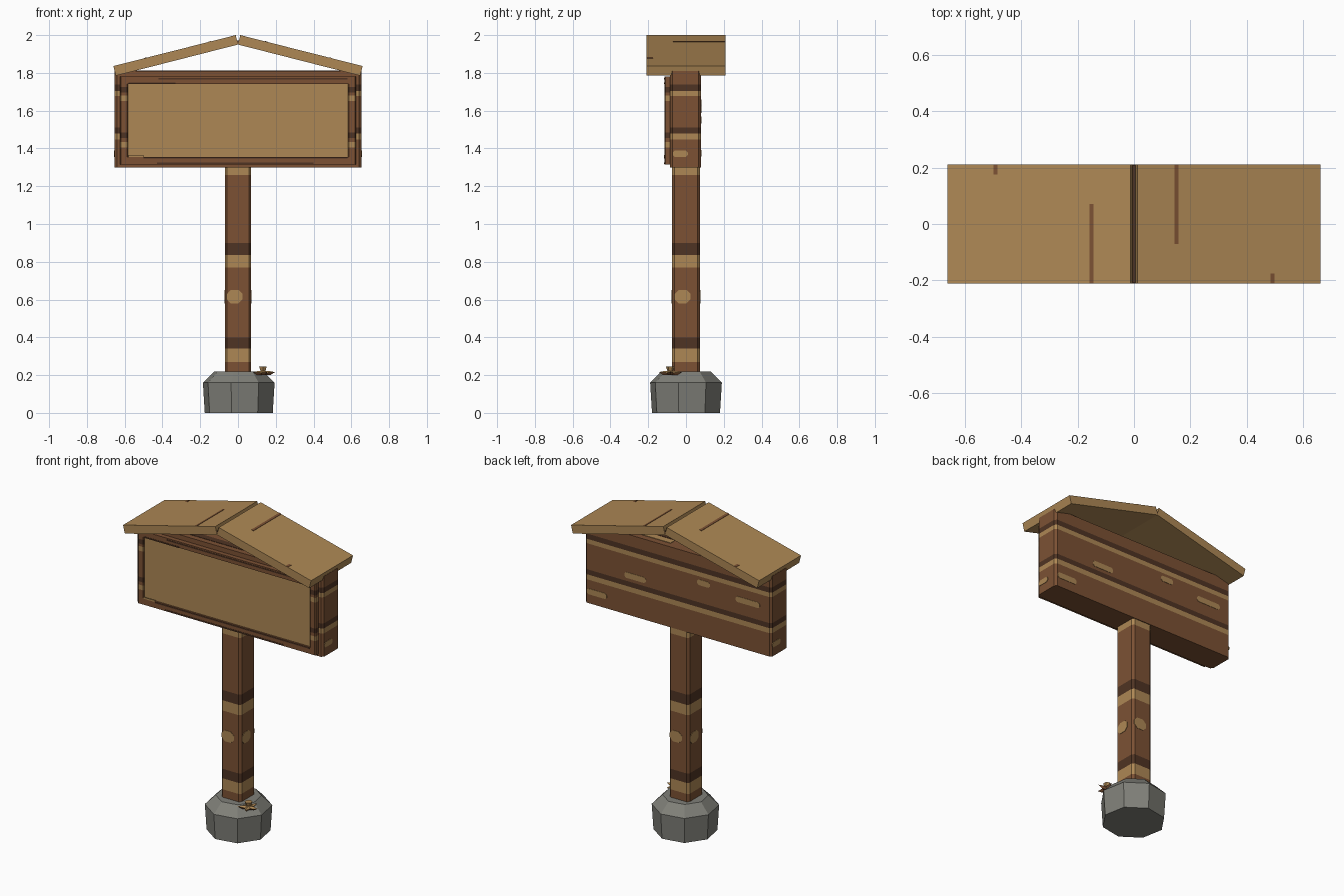
import bpy, bmesh, math
from mathutils import Matrix, Vector

cube = bpy.data.objects.get("Cube")
if cube:
    bpy.data.objects.remove(cube, do_unlink=True)


def material(name, rgb):
    m = bpy.data.materials.new(name)
    m.use_nodes = True
    m.diffuse_color = (*rgb, 1)
    m.node_tree.nodes["Principled BSDF"].inputs["Base Color"].default_value = (*rgb, 1)
    return m


BROWN = material("bark brown", (0.2, 0.083, 0.034))
DARK = material("dark brown", (0.078, 0.034, 0.017))
TAN = material("pale wood", (0.42, 0.245, 0.09))
STONE = material("grey stone", (0.215, 0.215, 0.19))
WOODS = [BROWN, DARK, TAN]


def finish(name, bm, mats, matrix=None):
    if matrix:
        bm.transform(matrix)
    bmesh.ops.recalc_face_normals(bm, faces=bm.faces)
    mesh = bpy.data.meshes.new(name)
    bm.to_mesh(mesh)
    bm.free()
    for m in mats:
        mesh.materials.append(m)
    ob = bpy.data.objects.new(name, mesh)
    bpy.context.collection.objects.link(ob)
    return ob


def loft(name, rings, mats, indices=None, matrix=None):
    """Join matching rings of points, one material index per section."""
    bm = bmesh.new()
    loops = [[bm.verts.new(p) for p in ring] for ring in rings]
    n = len(loops[0])
    bm.faces.new(loops[0][::-1]).material_index = indices[0] if indices else 0
    bm.faces.new(loops[-1]).material_index = indices[-1] if indices else 0
    for i, (a, b) in enumerate(zip(loops, loops[1:])):
        for k in range(n):
            f = bm.faces.new((a[k], a[(k + 1) % n], b[(k + 1) % n], b[k]))
            f.material_index = indices[i] if indices else 0
    return finish(name, bm, mats, matrix)


def timber(name, x, y, bands, top, cut):
    """Upright chamfered timber; bands are (bottom height, wood index)."""
    (x0, x1), (y0, y1) = x, y
    outline = [(x0 + cut, y0), (x1 - cut, y0), (x1, y0 + cut), (x1, y1 - cut),
               (x1 - cut, y1), (x0 + cut, y1), (x0, y1 - cut), (x0, y0 + cut)]
    heights = [b[0] for b in bands] + [top]
    rings = [[(px, py, z) for px, py in outline] for z in heights]
    return loft(name, rings, WOODS, [b[1] for b in bands])


def block(name, lo, hi, mat):
    bm = bmesh.new()
    bmesh.ops.create_cube(bm, size=1)
    lo, hi = Vector(lo), Vector(hi)
    mat4 = Matrix.Translation((lo + hi) / 2) @ Matrix.Diagonal((*(hi - lo), 1))
    return finish(name, bm, [mat], mat4)


def knot(name, turn, out, side, z, w, h):
    """Thin rounded plate on a wall facing -y, turned about z."""
    c = min(w, h) * 0.3
    pts = [(-w / 2 + c, -h / 2), (w / 2 - c, -h / 2), (w / 2, -h / 2 + c), (w / 2, h / 2 - c),
           (w / 2 - c, h / 2), (-w / 2 + c, h / 2), (-w / 2, h / 2 - c), (-w / 2, -h / 2 + c)]
    rings = [[(side + px, -out + d, z + pz) for px, pz in pts] for d in (0.002, -0.002)]
    return loft(name, rings, [TAN], None, Matrix.Rotation(math.radians(turn), 4, 'Z'))


# Stone foot
def octagon(r, z):
    return [(0.004 + r * math.cos(math.radians(45 * k - 12)),
             r * math.sin(math.radians(45 * k - 12)), z) for k in range(8)]


loft("stone_foot", [octagon(0.184, 0), octagon(0.194, 0.16), octagon(0.132, 0.22)], [STONE])

# Post with bark bands and knots
timber("post", (-0.07, 0.07), (-0.075, 0.075),
       [(0.2, 0), (0.27, 2), (0.34, 1), (0.4, 0), (0.77, 2), (0.835, 1), (0.9, 0), (1.26, 2)],
       1.31, 0.013)
for i in range(4):
    knot("post_knot", 90 * i, 0.075 if i % 2 == 0 else 0.07, -0.018, 0.615, 0.085, 0.07)

# Sign body
timber("sign_body", (-0.655, 0.655), (-0.085, 0.08),
       [(1.3, 0), (1.448, 2), (1.48, 1), (1.512, 0), (1.677, 2), (1.705, 1), (1.738, 0)],
       1.81, 0.014)
for x, z, w in [(0.3, 1.55, 0.15), (-0.18, 1.64, 0.09), (-0.49, 1.605, 0.17), (0.57, 1.375, 0.14)]:
    knot("back_knot", 180, 0.08, -x, z, w, 0.036)
for turn in (90, -90):
    knot("end_knot", turn, 0.655, -0.03, 1.372, 0.08, 0.034)
block("body_top_stripe", (-0.6, -0.05, 1.808), (0.6, -0.01, 1.812), DARK)
block("body_top_streak", (0.08, 0.0, 1.808), (0.28, 0.04, 1.813), TAN)

# Front frame and panel
for s in (-1, 1):
    timber("frame_stile", sorted((s * 0.582, s * 0.625)), (-0.115, -0.08),
           [(1.315, 0), (1.405, 2), (1.435, 0), (1.455, 1), (1.485, 0), (1.65, 2),
            (1.68, 0), (1.695, 1), (1.725, 0)], 1.78, 0.006)
for name, z0, z1 in [("frame_top_rail", 1.742, 1.78), ("frame_bottom_rail", 1.315, 1.356)]:
    block(name, (-0.6, -0.114, z0), (0.6, -0.08, z1), BROWN)
for x0, x1, z in [(-0.42, 0.58, 1.768), (-0.58, -0.33, 1.745), (-0.43, 0.4, 1.321), (-0.5, 0.58, 1.35)]:
    block("rail_stripe", (x0, -0.116, z - 0.004), (x1, -0.112, z + 0.004), DARK)
block("rail_streak", (-0.58, -0.117, 1.354), (-0.5, -0.112, 1.364), TAN)
block("sign_panel", (-0.583, -0.104, 1.35), (0.583, -0.08, 1.746), TAN)

# Roof slabs, leaning together at the ridge
section = [(0, 1.95), (0.647, 1.785), (0.66, 1.836), (0.012, 2.0)]
for s in (-1, 1):
    loft("roof_slab", [[(s * x, y, z) for x, z in section] for y in (-0.21, 0.21)], [TAN])
    for d, y0, y1 in [(0.15, -0.07, 0.21), (0.49, -0.21, -0.175)]:
        ys = (s * y0, s * y1)
        ring = [(d + k * 0.007, 2.003 - 0.253 * (d + k * 0.007) + h)
                for k, h in [(-1, -0.003), (1, -0.003), (1, 0.002), (-1, 0.002)]]
        loft("roof_crack", [[(s * x, y, z) for x, z in ring] for y in ys], [BROWN])
block("ridge_gap", (-0.005, -0.209, 1.951), (0.005, 0.209, 1.972), DARK)

# Small leafy sprig resting on the foot
star = []
for k in range(10):
    r = 0.064 if k % 2 == 0 else 0.028
    a = math.radians(36 * k)
    star.append((r * math.cos(a), r * math.sin(a), 0.004 if k % 2 == 0 else 0.0))
place = Matrix.Translation((0.132, -0.083, 0.212))
loft("sprig_leaves", [[(0.6 * x, 0.6 * y, -0.012) for x, y, z in star], star,
                      [(0.5 * x, 0.5 * y, 0.01) for x, y, z in star]], [TAN, BROWN], [1, 0], place)
bm = bmesh.new()
bmesh.ops.create_cone(bm, cap_ends=True, segments=6, radius1=0.014, radius2=0.023, depth=0.026)
finish("sprig_bud", bm, [TAN], place @ Matrix.Translation((0, 0, 0.02)))
